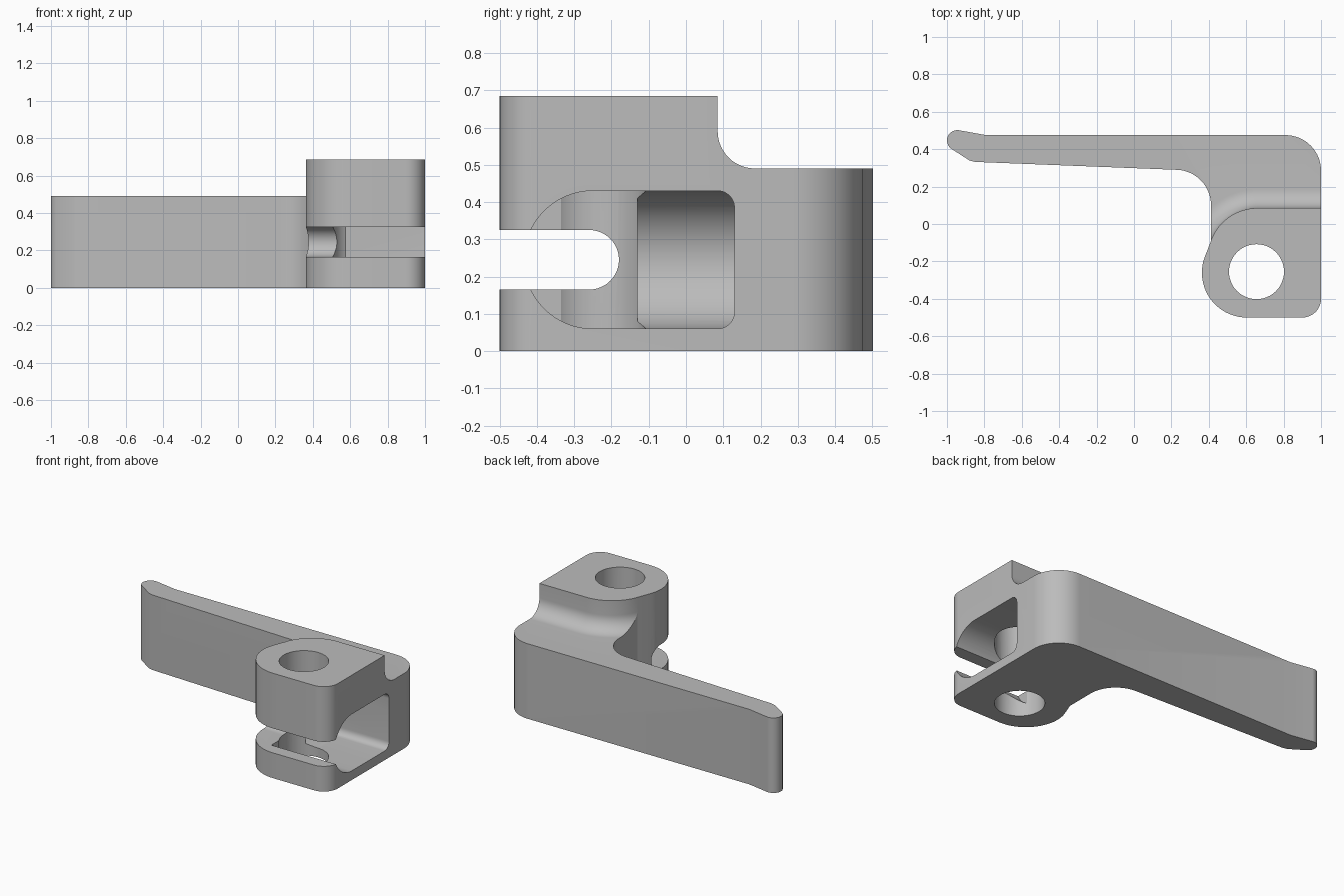
import bpy, bmesh, math
from mathutils import Vector

if "Cube" in bpy.data.objects:
    bpy.data.objects.remove(bpy.data.objects["Cube"], do_unlink=True)

grey = bpy.data.materials.new("plain_grey")
grey.use_nodes = True
grey.diffuse_color = (0.5, 0.5, 0.5, 1)
grey.node_tree.nodes["Principled BSDF"].inputs["Base Color"].default_value = (0.5, 0.5, 0.5, 1)


def arc(cx, cy, r, start, end, n=20):
    angles = [math.radians(start + (end - start) * i / n) for i in range(n + 1)]
    return [(cx + r * math.cos(a), cy + r * math.sin(a)) for a in angles]


def loft(name, rings):
    """Closed solid through a list of matching rings."""
    bm = bmesh.new()
    loops = [[bm.verts.new(p) for p in ring] for ring in rings]
    n = len(loops[0])
    for a, b in zip(loops, loops[1:]):
        for i in range(n):
            j = (i + 1) % n
            bm.faces.new((a[i], a[j], b[j], b[i]))
    bm.faces.new(loops[0][::-1])
    bm.faces.new(loops[-1])
    bmesh.ops.recalc_face_normals(bm, faces=bm.faces)
    mesh = bpy.data.meshes.new(name)
    bm.to_mesh(mesh)
    bm.free()
    obj = bpy.data.objects.new(name, mesh)
    bpy.context.collection.objects.link(obj)
    obj.data.materials.append(grey)
    return obj


def prism(name, profile, axis, low, high):
    """Extrude a flat profile along x, y or z."""
    place = {"x": lambda u, v, w: (w, u, v),
             "y": lambda u, v, w: (u, w, v),
             "z": lambda u, v, w: (u, v, w)}[axis]
    return loft(name, [[Vector(place(u, v, w)) for u, v in profile] for w in (low, high)])


def combine(target, tool, operation):
    tool.hide_render = True
    mod = target.modifiers.new(operation, "BOOLEAN")
    mod.operation, mod.solver, mod.object = operation, "EXACT", tool
    bpy.context.view_layer.objects.active = target
    bpy.ops.object.modifier_apply(modifier=mod.name)
    bpy.data.objects.remove(tool, do_unlink=True)


# Plan outline of lever arm and hub
outline = arc(0.81, 0.285, 0.19, 0, 90)
outline += [(-0.79, 0.475)]
outline += arc(-0.945, 0.447, 0.055, 80, 240, 14)
outline += [(-0.88, 0.34), (-0.85, 0.332)]
outline += arc(0.222, 0.1, 0.19, 90, 0)
outline += [(0.412, -0.09)]
outline += arc(0.603, -0.26, 0.24, 160, 270)
outline += arc(0.9, -0.4, 0.1, 270, 360, 12)
lever = prism("clamp_lever", outline, "z", 0, 0.685)


# Raised hub with a concave fillet running down to the arm
def step_ring(d, z):
    pts = [(1.2 + d, 0.085 + d)] + arc(0.66, -0.18, 0.265 + d, 90, 163, 24)
    pts += [(0.2 - d, -0.12 - d), (0.2 - d, -0.7 - d), (1.2 + d, -0.7 - d)]
    return [Vector((x, y, z)) for x, y in pts]


rings = [step_ring(2, -0.1), step_ring(2, 0.49)]
for i in range(13):
    a = math.radians(90 - 7.5 * i)
    rings.append(step_ring(0.1 - 0.1 * math.cos(a), 0.59 - 0.1 * math.sin(a)))
rings.append(step_ring(0, 0.8))
combine(lever, loft("step_cutter", rings), "INTERSECT")

# Side pocket: rounded front end, then a deeper cavity with a concave end wall
mid = 0.245
for name, depth, back in (("front_pocket", 0.532, -0.2), ("mid_pocket", 0.62, -0.125)):
    profile = arc(-0.25, mid, 0.185, 90, 270, 32) + [(back, 0.06), (back, 0.43)]
    combine(lever, prism(name, profile, "x", depth, 1.2), "DIFFERENCE")

cavity = prism("deep_pocket", arc(0.66, mid, 0.185, 90, 270, 32) + [(1.2, 0.06), (1.2, 0.43)],
               "y", -0.13, 0.13)
corners = [(-0.3, 0.06)] + arc(0.085, 0.105, 0.045, 270, 360, 8)
corners += arc(0.085, 0.385, 0.045, 0, 90, 8) + [(-0.3, 0.43)]
combine(cavity, prism("corner_rounding", corners, "x", 0.3, 1.3), "INTERSECT")
combine(lever, cavity, "DIFFERENCE")

# Clamping slot across the hub
slot = [(-0.7, 0.325), (-0.7, 0.165)] + arc(-0.26, mid, 0.08, -90, 90, 24)
combine(lever, prism("slot", slot, "x", 0.1, 1.2), "DIFFERENCE")

# Vertical bore
bore = arc(0.655, -0.255, 0.147, 0, 352.5, 47)
combine(lever, prism("bore", bore, "z", -0.1, 0.9), "DIFFERENCE")

lever.select_set(True)
bpy.context.view_layer.objects.active = lever
bpy.ops.object.shade_smooth_by_angle(angle=math.radians(20))
